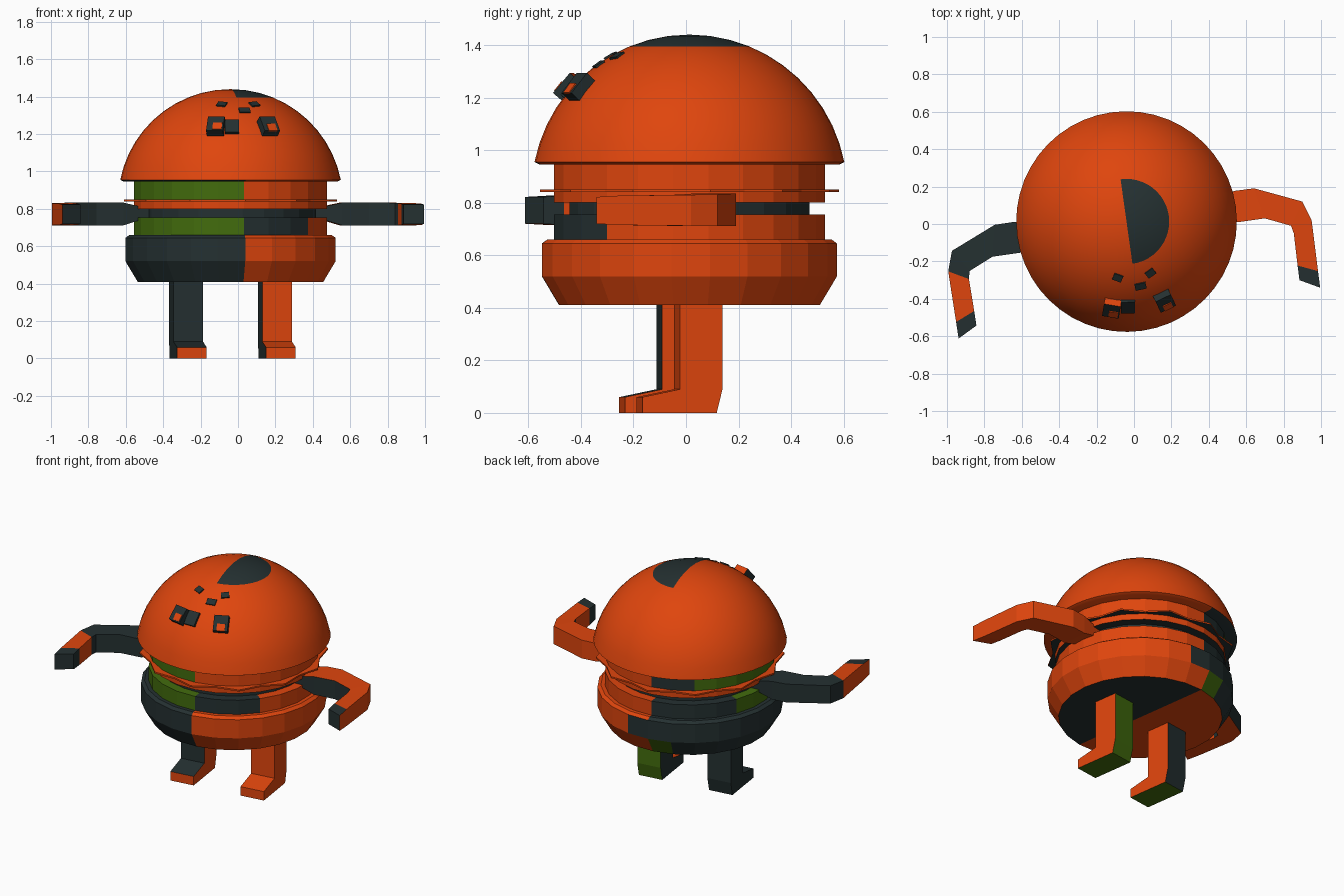
import bpy, bmesh, math
from mathutils import Matrix, Vector

if "Cube" in bpy.data.objects:
    bpy.data.objects.remove(bpy.data.objects["Cube"])

ORANGE, DARK, GREEN = 0, 1, 2
mats = []
for name, col in (("burnt orange", (0.74, 0.06, 0.004, 1)),
                  ("dark slate", (0.018, 0.030, 0.031, 1)),
                  ("leaf green", (0.055, 0.150, 0.004, 1))):
    m = bpy.data.materials.new(name)
    m.diffuse_color = col
    m.use_nodes = True
    m.node_tree.nodes["Principled BSDF"].inputs["Base Color"].default_value = m.diffuse_color
    mats.append(m)

# the whole figure is turned a little about z
POSE = Matrix.Translation((-0.04, 0.013, 0)) @ Matrix.Rotation(math.radians(8), 4, 'Z')


def finish(name, bm, smooth=False):
    bm.transform(POSE)
    bmesh.ops.recalc_face_normals(bm, faces=bm.faces)
    me = bpy.data.meshes.new(name)
    bm.to_mesh(me)
    bm.free()
    for m in mats:
        me.materials.append(m)
    ob = bpy.data.objects.new(name, me)
    bpy.context.collection.objects.link(ob)
    if smooth:
        bpy.context.view_layer.objects.active = ob
        ob.select_set(True)
        bpy.ops.object.shade_smooth_by_angle(angle=math.radians(30))
        ob.select_set(False)
    return ob


def lathe(name, profile, rule, segs=24, smooth=False, wave=None):
    """Revolve (r, z); rule(angle from front in degrees, profile segment) gives the colour."""
    bm = bmesh.new()
    rings = []
    for r, z in profile:
        ring = []
        for i in range(segs):
            a = 2 * math.pi * i / segs
            rr = r * (wave if wave and i % 2 else 1)
            ring.append(bm.verts.new((rr * math.sin(a), -rr * math.cos(a), z)))
        rings.append(ring)
    for k in range(len(rings) - 1):
        for i in range(segs):
            j = (i + 1) % segs
            f = bm.faces.new((rings[k][i], rings[k][j], rings[k + 1][j], rings[k + 1][i]))
            f.material_index = rule((i + 0.5) * 360 / segs, k)
    bmesh.ops.remove_doubles(bm, verts=bm.verts, dist=1e-5)
    return finish(name, bm, smooth)


def band(name, r, z0, z1, rule, wave=None):
    return lathe(name, [(0, z0), (r, z0), (r, z1), (0, z1)], rule, wave=wave)


# top bun: spherical cap with a dark half disc on the crown
R, CZ = 0.601, 0.839
prof = [(0, 0.945), (0.57, 0.945)]
elev = [11.1 + 56.6 * i / 8 for i in range(9)] + [75, 82.5, 90]
for e in elev:
    e = math.radians(e)
    prof.append((max(0.0, R * math.cos(e)) if e < 1.57 else 0, CZ + R * math.sin(e)))


def top_rule(a, k):
    if k >= 10:
        return DARK if a < 180 else ORANGE
    if k <= 1:
        return ORANGE if a < 180 else DARK
    return ORANGE


lathe("top_bun", prof, top_rule, 48, True)

# filling layers
band("upper_filling", 0.52, 0.85, 0.946,
     lambda a, k: ORANGE if a < 180 else DARK if a < 210 else GREEN)
band("wavy_leaf", 0.575, 0.840, 0.850, lambda a, k: DARK if k == 0 else ORANGE, wave=0.93)
band("patty", 0.52, 0.80, 0.841, lambda a, k: DARK if k == 0 else ORANGE)
band("filling_core", 0.46, 0.75, 0.805, lambda a, k: DARK)
band("lower_filling", 0.52, 0.655, 0.755,
     lambda a, k: DARK if a < 45 or 180 < a < 240 else ORANGE if a < 180 else GREEN)


# bottom bun
def bottom_rule(a, k):
    if k == 0:
        return DARK if a < 180 else ORANGE
    if k == 1 and 180 < a < 195:
        return GREEN
    if k == 2 and 172 < a < 180:
        return DARK
    return ORANGE if a < 180 else DARK


lathe("bottom_bun", [(0, 0.41), (0.50, 0.41), (0.566, 0.52), (0.566, 0.645),
                     (0.545, 0.66), (0, 0.66)], bottom_rule)

# legs: side profile (y, z) extruded across x
LEG = [(-0.082, 0.43), (-0.082, 0.09), (-0.225, 0.06), (-0.225, 0),
       (0.06, 0), (0.082, 0.09), (0.082, 0.43)]
#            front instep toe sole heel back top, then outer, inner
LEG_COL = {1: ([ORANGE, ORANGE, ORANGE, GREEN, GREEN, GREEN, ORANGE], ORANGE, DARK),
           -1: ([DARK, DARK, ORANGE, GREEN, DARK, DARK, DARK], DARK, ORANGE)}
for s, name in ((1, "right_leg"), (-1, "left_leg")):
    bm = bmesh.new()
    strip, outer, inner = LEG_COL[s]
    vi = [bm.verts.new((s * 0.16, y, z)) for y, z in LEG]
    vo = [bm.verts.new((s * 0.32, y, z)) for y, z in LEG]
    bm.faces.new(vi).material_index = inner
    bm.faces.new(vo).material_index = outer
    for i in range(7):
        j = (i + 1) % 7
        bm.faces.new((vi[i], vi[j], vo[j], vo[i])).material_index = strip[i]
    finish(name, bm)

# arms: box sections (outer x, y, inner x, y, z low, z high)
ARM = [(0.44, 0.07, 0.44, -0.07, 0.758, 0.80), (0.60, 0.082, 0.59, -0.086, 0.712, 0.833),
       (0.70, 0.081, 0.735, -0.086, 0.712, 0.835), (0.946, -0.025, 0.868, -0.145, 0.712, 0.832),
       (0.981, -0.131, 0.877, -0.187, 0.712, 0.830), (0.977, -0.405, 0.873, -0.36, 0.715, 0.827),
       (0.976, -0.494, 0.872, -0.439, 0.72, 0.822)]


def arm_rule(s, seg, side):  # side: 0 top, 1 inner, 2 bottom, 3 outer
    if side == 2:
        return ORANGE
    if seg == 5:
        return ORANGE if side == 3 else DARK
    if s < 0:
        return DARK if seg < 4 else ORANGE
    return DARK if side == 1 and seg < 4 else ORANGE


for s, name in ((1, "right_arm"), (-1, "left_arm")):
    bm = bmesh.new()
    rows = [[bm.verts.new(p) for p in ((s * ox, oy, b), (s * ox, oy, t),
                                       (s * ix, iy, t), (s * ix, iy, b))]
            for ox, oy, ix, iy, b, t in ARM]
    for k in range(len(rows) - 1):
        for i, side in enumerate((3, 0, 1, 2)):
            j = (i + 1) % 4
            f = bm.faces.new((rows[k][i], rows[k][j], rows[k + 1][j], rows[k + 1][i]))
            f.material_index = arm_rule(s, k, side)
    for end in (rows[0], rows[-1]):
        bm.faces.new(end).material_index = DARK
    finish(name, bm)


# small blocks set on the dome, facing along its normal
def block(name, x, y, w, h, t, col, lift=0.0, spin=0, side_col=None):
    n = Vector((x, y, math.sqrt(R * R - x * x - y * y))).normalized()
    right = Vector((0, 0, 1)).cross(n).normalized()
    rot = Matrix((right, n.cross(right), n)).transposed().to_4x4()
    loc = Vector((0, 0, CZ)) + n * (R + lift)
    bm = bmesh.new()
    bmesh.ops.create_cube(bm, size=1, matrix=Matrix.Diagonal((w, h, t, 1)))
    for f in bm.faces:
        up = f.calc_center_median().y > 0.4 * h
        f.material_index = side_col if side_col is not None and up else col
    bm.transform(Matrix.Translation(loc) @ rot @ Matrix.Rotation(math.radians(spin), 4, 'Z'))
    finish(name, bm)


for s, side in ((-1, "left"), (1, "right")):
    block(side + "_eye", s * 0.138, -0.435, 0.09, 0.10, 0.08, DARK, 0.0, 0,
          ORANGE if s < 0 else None)
    block(side + "_eye_patch", s * 0.138 + 0.008, -0.450, 0.05, 0.045, 0.008, ORANGE, 0.041)
    block(side + "_upper_seed", s * 0.088, -0.29, 0.05, 0.04, 0.012, DARK, 0.0, s * 12)
block("eye_side_plate", -0.055, -0.448, 0.075, 0.09, 0.02, DARK, 0.003)
block("middle_seed", 0.026, -0.352, 0.06, 0.04, 0.012, DARK)
